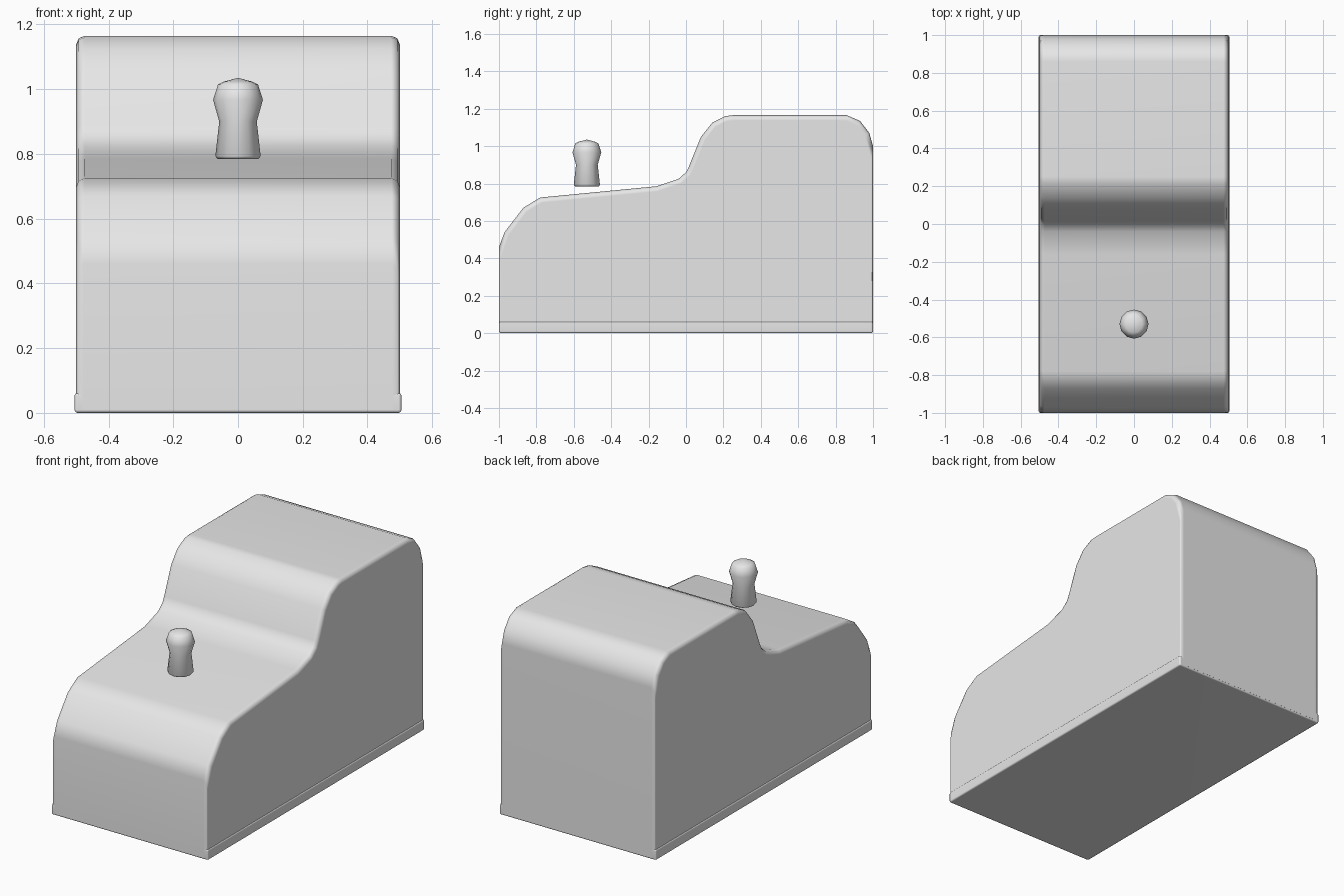
import bpy, bmesh, math

cube = bpy.data.objects.get("Cube")
if cube:
    bpy.data.objects.remove(cube, do_unlink=True)

grey = bpy.data.materials.new("plain_grey")
grey.use_nodes = True
grey.diffuse_color = (0.8, 0.8, 0.8, 1)
grey.node_tree.nodes["Principled BSDF"].inputs["Base Color"].default_value = (0.8, 0.8, 0.8, 1)


def finish(name, bm, bevel=0.0, segments=2, weighted=False, angle=50):
    """Turn a bmesh into a bevelled, smooth shaded object."""
    bmesh.ops.recalc_face_normals(bm, faces=bm.faces)
    mesh = bpy.data.meshes.new(name)
    bm.to_mesh(mesh)
    bm.free()
    obj = bpy.data.objects.new(name, mesh)
    bpy.context.collection.objects.link(obj)
    mesh.materials.append(grey)
    bpy.ops.object.select_all(action='DESELECT')
    bpy.context.view_layer.objects.active = obj
    obj.select_set(True)
    if bevel:
        mod = obj.modifiers.new("Bevel", 'BEVEL')
        mod.width = bevel
        mod.segments = segments
        mod.use_clamp_overlap = False
        mod.limit_method = 'WEIGHT' if weighted else 'ANGLE'
        bpy.ops.object.modifier_apply(modifier=mod.name)
    bpy.ops.object.shade_smooth_by_angle(angle=math.radians(angle))
    if bevel:
        normals = obj.modifiers.new("Weighted Normals", 'WEIGHTED_NORMAL')
        normals.keep_sharp = True
    return obj


# Stepped body: side profile (y, z) swept across the width
profile = [(-1, 0.01), (-1, 0.46), (-0.97, 0.54), (-0.87, 0.67), (-0.78, 0.725),
           (-0.16, 0.785), (-0.04, 0.825), (0, 0.86), (0.015, 0.89), (0.08, 1.05),
           (0.14, 1.125), (0.21, 1.16), (0.25, 1.165), (0.86, 1.165),
           (0.93, 1.135), (0.98, 1.07), (1, 1.0), (1, 0.01)]
bm = bmesh.new()
left = bm.faces.new([bm.verts.new((0.5, y, z)) for y, z in profile])
swept = bmesh.ops.extrude_face_region(bm, geom=[left], use_keep_orig=True)
for v in swept["geom"]:
    if isinstance(v, bmesh.types.BMVert):
        v.co.x = -0.5
# Wide rounding on the top rim, narrow on the upright corners
weight = bm.edges.layers.float.new("bevel_weight_edge")
for e in bm.edges:
    a, b = (v.co for v in e.verts)
    if abs(a.x - b.x) < 0.01 and max(a.z, b.z) > 0.1:
        upright = min(a.z, b.z) < 0.1
        e[weight] = 0.3 if upright else 1.0
finish("body", bm, bevel=0.028, weighted=True)

# Base trim: thin slab slightly wider than the body
bm = bmesh.new()
bmesh.ops.create_cube(bm, size=1)
for v in bm.verts:
    v.co = (v.co.x * 1.01, v.co.y * 1.999, (v.co.z + 0.5) * 0.062)
finish("base_trim", bm, bevel=0.009)

# Knob: lathed outline (radius, height), hovering above the lower deck
outline = [(0, 0.785), (0.064, 0.785), (0.07, 0.793), (0.058, 0.90),
           (0.077, 0.967), (0.062, 1.014), (0.045, 1.023), (0, 1.035)]
bm = bmesh.new()
verts = [bm.verts.new((r, -0.53, z)) for r, z in outline]
edges = [bm.edges.new(pair) for pair in zip(verts, verts[1:])]
bmesh.ops.spin(bm, geom=verts + edges, cent=(0, -0.53, 0), axis=(0, 0, 1),
               angle=math.tau, steps=12)
bmesh.ops.remove_doubles(bm, verts=bm.verts, dist=0.0005)
finish("knob", bm, angle=60)
